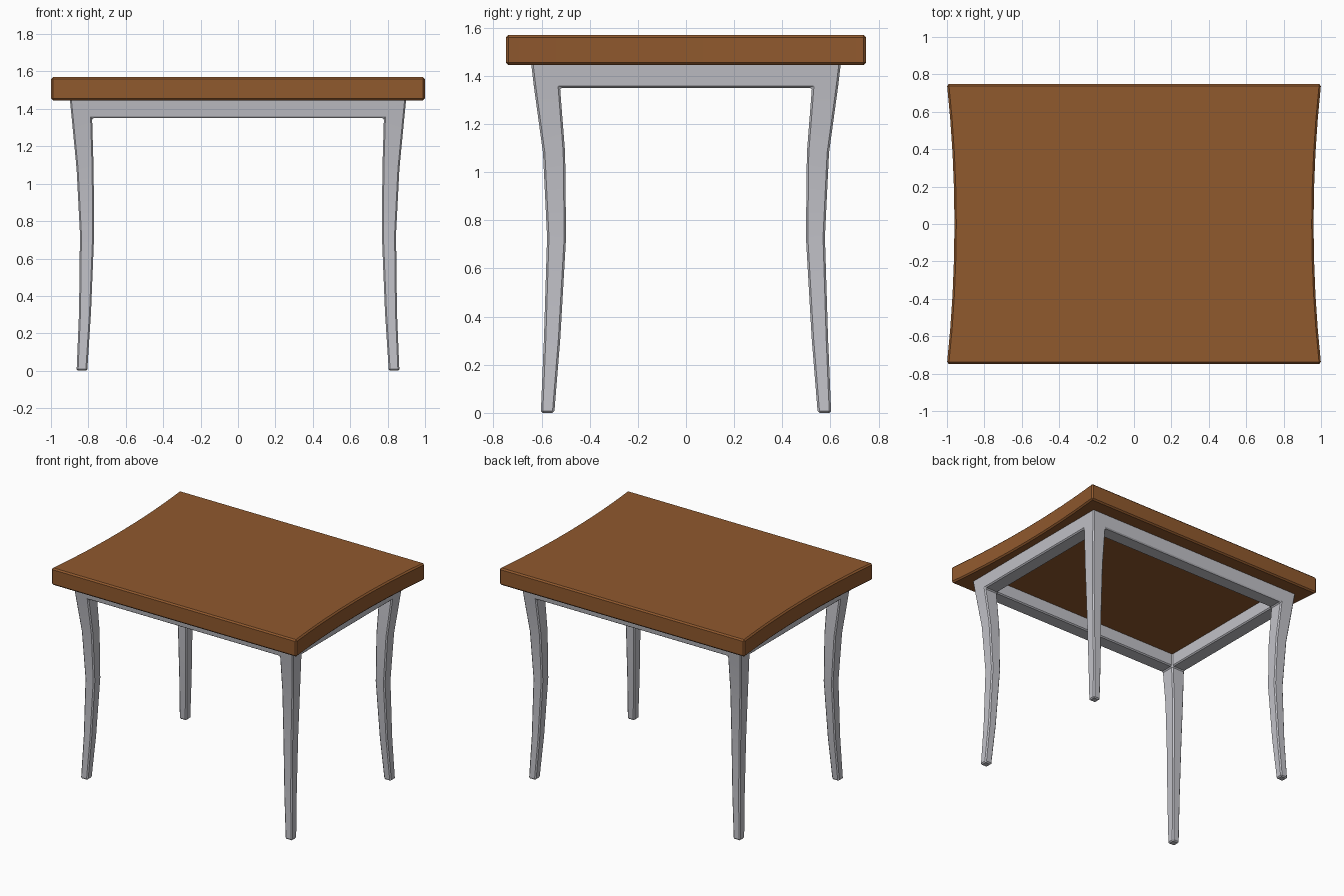
import bpy
import bmesh
import math

if "Cube" in bpy.data.objects:
    bpy.data.objects.remove(bpy.data.objects["Cube"])


def material(name, colour):
    m = bpy.data.materials.new(name)
    m.diffuse_color = (*colour, 1.0)
    m.use_nodes = True
    m.node_tree.nodes["Principled BSDF"].inputs["Base Color"].default_value = m.diffuse_color
    return m


def finish(name, bm, mat, bevel, max_z=9.0):
    """Chamfer the crisp edges, smooth the gentle ones and link the object."""
    bmesh.ops.recalc_face_normals(bm, faces=bm.faces)
    edges = [e for e in bm.edges
             if e.calc_face_angle(0.0) > math.radians(40)
             and min(v.co.z for v in e.verts) < max_z]
    bmesh.ops.bevel(bm, geom=edges, offset=bevel, offset_type='OFFSET',
                    segments=1, profile=0.5, affect='EDGES', clamp_overlap=True)
    bmesh.ops.recalc_face_normals(bm, faces=bm.faces)
    mesh = bpy.data.meshes.new(name)
    bm.to_mesh(mesh)
    bm.free()
    mesh.materials.append(mat)
    mesh.shade_smooth()
    mesh.set_sharp_from_angle(angle=math.radians(30))
    ob = bpy.data.objects.new(name, mesh)
    bpy.context.collection.objects.link(ob)
    return ob


brown = material("brown wood", (0.28, 0.10, 0.027))
grey = material("light grey metal", (0.54, 0.54, 0.58))

# Tabletop: slab with gently hollowed left and right ends
Z0, Z1, HALF_Y = 1.445, 1.57, 0.748
ys = [HALF_Y * t / 4 for t in range(-4, 5)]
right = [(0.96 + 0.04 * (y / HALF_Y) ** 2, y) for y in ys]
outline = right + [(-x, -y) for x, y in right]
bm = bmesh.new()
face = bm.faces.new([bm.verts.new((x, y, Z0)) for x, y in outline])
ext = bmesh.ops.extrude_face_region(bm, geom=[face], use_keep_orig=True)
for v in ext["geom"]:
    if isinstance(v, bmesh.types.BMVert):
        v.co.z = Z1
finish("tabletop", bm, brown, 0.01)

# Frame: four curved legs joined by an apron ring
# each section: z, outer x, inner x, outer y, inner y
SECTIONS = [
    (0.00, 0.863, 0.806, 0.603, 0.547),
    (0.31, 0.850, 0.786, 0.590, 0.522),
    (0.73, 0.845, 0.769, 0.577, 0.498),
    (1.08, 0.863, 0.772, 0.594, 0.502),
    (1.35, 0.889, 0.780, 0.631, 0.523),
    (1.45, 0.899, 0.780, 0.643, 0.523),
]
bm = bmesh.new()
legs = []
for sx, sy in ((1, 1), (-1, 1), (-1, -1), (1, -1)):
    rows = []
    for z, xo, xi, yo, yi in SECTIONS:
        rows.append({(a, b): bm.verts.new((sx * (xo, xi)[a], sy * (yo, yi)[b], z))
                     for a in (0, 1) for b in (0, 1)})
    legs.append(rows)
    loop = [(0, 0), (1, 0), (1, 1), (0, 1)]
    # leg sides up to the apron, then foot and top caps
    for lo, hi in zip(rows[:-2], rows[1:-1]):
        for k in range(4):
            p, q = loop[k], loop[(k + 1) % 4]
            bm.faces.new((lo[p], lo[q], hi[q], hi[p]))
    bm.faces.new([rows[0][p] for p in loop])
    bm.faces.new([rows[-1][p] for p in loop])

for i in range(4):
    a, b = legs[i], legs[(i + 1) % 4]
    # rails along x run between inner-x corners, rails along y between inner-y corners
    flip = (lambda p: p) if i % 2 == 0 else (lambda p: (p[1], p[0]))
    co, ro, ri = flip((0, 0)), flip((1, 0)), (1, 1)
    lo, hi = -2, -1
    # outer face includes both leg corners
    bm.faces.new((a[lo][co], a[lo][ro], a[hi][ro], a[hi][co]))
    bm.faces.new((a[lo][ro], b[lo][ro], b[hi][ro], a[hi][ro]))
    bm.faces.new((b[lo][ro], b[lo][co], b[hi][co], b[hi][ro]))
    # inner face, underside and top
    bm.faces.new((a[lo][ri], b[lo][ri], b[hi][ri], a[hi][ri]))
    bm.faces.new((a[lo][ro], b[lo][ro], b[lo][ri], a[lo][ri]))
    bm.faces.new((a[hi][ro], b[hi][ro], b[hi][ri], a[hi][ri]))
finish("legs_and_apron", bm, grey, 0.008, max_z=1.44)
